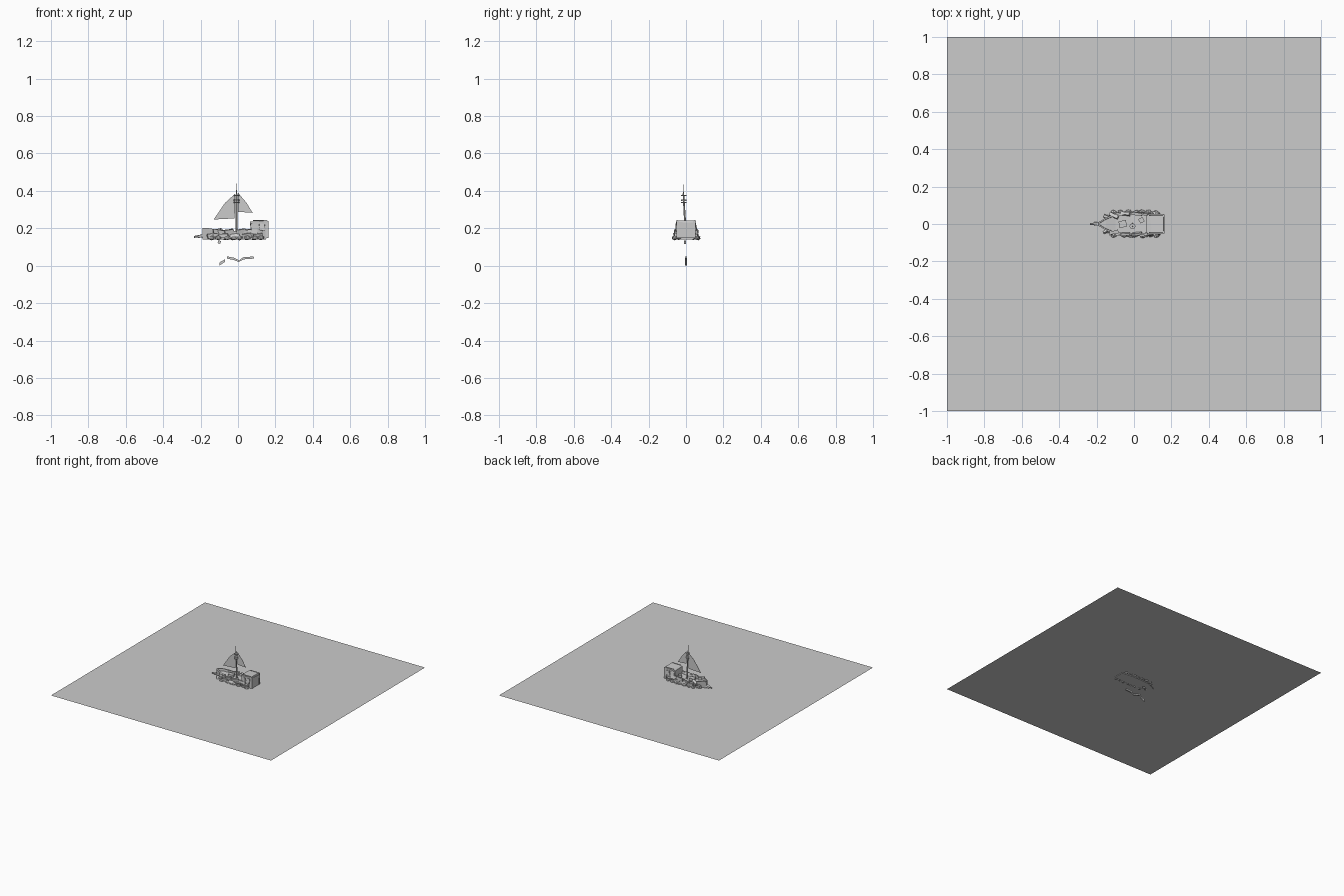
import bpy, bmesh, random
from math import pi
from mathutils import Vector

if "Cube" in bpy.data.objects:
    bpy.data.objects.remove(bpy.data.objects["Cube"])
random.seed(4)
W = 0.145  # water level


def mesh_obj(name, verts, faces):
    me = bpy.data.meshes.new(name)
    me.from_pydata(verts, [], faces)
    ob = bpy.data.objects.new(name, me)
    bpy.context.collection.objects.link(ob)
    bm = bmesh.new()
    bm.from_mesh(me)
    bmesh.ops.recalc_face_normals(bm, faces=bm.faces)
    bm.to_mesh(me)
    bm.free()
    return ob


def rod(name, a, b, r1, r2, sides=6):
    a, b = Vector(a), Vector(b)
    bpy.ops.mesh.primitive_cone_add(vertices=sides, radius1=r1, radius2=r2, depth=(b - a).length,
                                    location=(a + b) / 2)
    ob = bpy.context.object
    ob.rotation_mode = 'QUATERNION'
    ob.rotation_quaternion = (b - a).to_track_quat('Z', 'Y')
    ob.name = name
    return ob


def box(name, loc, size, rot=(0, 0, 0), jitter=0.0):
    bpy.ops.mesh.primitive_cube_add(size=1, location=loc, rotation=rot)
    ob = bpy.context.object
    ob.name = name
    for v in ob.data.vertices:
        v.co = Vector([c * s + random.uniform(-jitter, jitter) for c, s in zip(v.co, size)])
    return ob


def plate(name, pts, y, t):
    # flat outline in x,z with a little thickness in y
    n = len(pts)
    vs = [(x, y - t / 2, z) for x, z in pts] + [(x, y + t / 2, z) for x, z in pts]
    fs = [tuple(range(n)), tuple(range(n, 2 * n))]
    fs += [(i, (i + 1) % n, (i + 1) % n + n, i + n) for i in range(n)]
    return mesh_obj(name, vs, fs)


# sea surface
bpy.ops.mesh.primitive_plane_add(size=2, location=(0, 0, W))
bpy.context.object.name = "water"

# hull: stations (x, half width at water, half width at rail, rail height)
st = [(-0.19, 0.004, 0.010, 0.202), (-0.15, 0.025, 0.034, 0.200), (-0.10, 0.045, 0.054, 0.190),
      (-0.02, 0.052, 0.058, 0.186), (0.06, 0.052, 0.057, 0.192), (0.15, 0.042, 0.050, 0.205)]
verts, faces = [], []
for x, wb, wr, zr in st:
    d = zr - 0.018
    verts += [(x, -wb, W - 0.005), (x, -wr, zr), (x, -wr + 0.009, zr), (x, -wr + 0.01, d),
              (x, wr - 0.01, d), (x, wr - 0.009, zr), (x, wr, zr), (x, wb, W - 0.005)]
for i in range(len(st) - 1):
    for j in range(8):
        a, b = i * 8 + j, i * 8 + (j + 1) % 8
        faces.append((a, b, b + 8, a + 8))
faces += [tuple(range(8)), tuple(range(40, 48))]
mesh_obj("hull", verts, faces)

# rough side boards on both flanks
for s in (-1, 1):
    for i in range(9):
        x = -0.14 + i * 0.031
        w = 0.034 + 0.020 * min(1, (x + 0.14) / 0.06)
        box("side_board", (x, s * w, 0.160 + (i % 2) * 0.022), (0.05, 0.015, 0.022),
            (random.uniform(-.3, .3), random.uniform(-.2, .2), s * (-0.4 if x < -0.1 else random.uniform(-.15, .15))), 0.003)

# splash lumps along the waterline
for i in range(16):
    s = -1 if i % 2 else 1
    x = -0.14 + (i // 2) * 0.038 + random.uniform(-.008, .008)
    y = s * (0.038 if x < -0.12 else 0.062 + random.uniform(-.004, .004))
    bpy.ops.mesh.primitive_ico_sphere_add(subdivisions=1, radius=1, location=(x, y, W + 0.004))
    ob = bpy.context.object
    ob.name = "splash"
    ob.scale = (0.02, 0.012, 0.013)
    ob.rotation_euler = (0, 0, random.uniform(-.5, .5))

# stern cabin with roof, side panels and back trim
box("cabin", (0.112, 0, 0.205), (0.09, 0.094, 0.056), jitter=0.003)
box("cabin_roof", (0.117, 0, 0.232), (0.086, 0.106, 0.012), (0, -0.08, 0), 0.002)
box("stern_panel", (0.157, 0, 0.19), (0.012, 0.085, 0.086), jitter=0.003)
for s in (-1, 1):
    for x in (0.088, 0.128):
        box("cabin_panel", (x, s * 0.05, 0.205), (0.03, 0.012, 0.035), (s * 0.1, 0.15, 0), 0.003)
    box("stern_post", (0.155, s * 0.044, 0.193), (0.016, 0.014, 0.09))
    rod("roof_rail", (0.08, s * 0.046, 0.242), (0.155, s * 0.046, 0.242), 0.003, 0.003)

# deck clutter
box("hatch", (-0.06, 0, 0.182), (0.04, 0.036, 0.02), (0, 0, 0.2))
box("deck_crate", (0.04, 0.02, 0.185), (0.026, 0.026, 0.024), (0, 0, 0.5))

# mast, lookout rings and spars
rod("mast", (-0.008, 0, 0.15), (-0.008, -0.014, 0.385), 0.006, 0.004, 8)
rod("mast_top", (-0.008, -0.014, 0.38), (-0.01, -0.016, 0.44), 0.003, 0.001)
for z in (0.335, 0.347, 0.372):
    rod("lookout_ring", (-0.008, -0.012, z), (-0.008, -0.012, z + 0.006), 0.016, 0.016, 8)
rod("bow_spar", (-0.15, 0, 0.168), (-0.235, 0, 0.154), 0.008, 0.005)
box("figurehead", (-0.20, 0, 0.158), (0.03, 0.018, 0.014), (0, -0.3, 0), 0.002)

# two triangular sails
plate("fore_sail", [(-0.13, 0.247), (-0.018, 0.253), (-0.015, 0.385), (-0.07, 0.335)], -0.008, 0.002)
plate("main_sail", [(0.0, 0.288), (0.078, 0.283), (0.045, 0.337), (0.0, 0.39)], -0.008, 0.002)

# broken keel timbers drifting below the surface
plate("keel_front", [(-0.10, 0.0), (-0.068, 0.022), (-0.07, 0.034), (-0.098, 0.018)], 0, 0.012)
plate("keel_middle", [(-0.06, 0.038), (-0.02, 0.03), (0.006, 0.018), (0.008, 0.028), (-0.02, 0.042), (-0.058, 0.05)], 0, 0.012)
plate("keel_back", [(0.008, 0.022), (0.03, 0.034), (0.086, 0.038), (0.084, 0.049), (0.03, 0.046), (0.01, 0.033)], 0, 0.012)
box("keel_stub", (-0.10, -0.005, 0.126), (0.014, 0.01, 0.016), (0, 0.3, 0))
